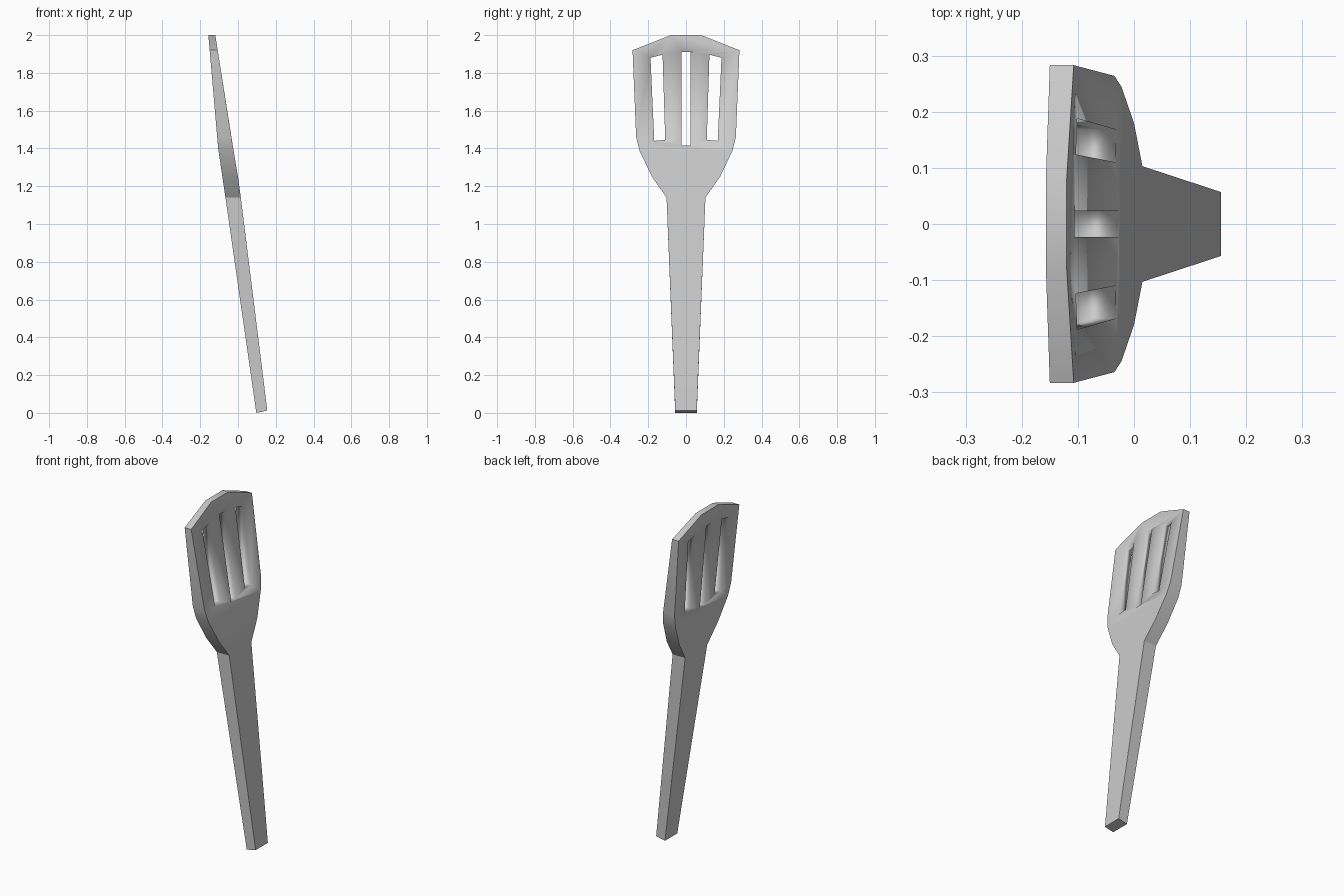
import bpy, bmesh
from math import radians

if "Cube" in bpy.data.objects:
    bpy.data.objects.remove(bpy.data.objects["Cube"])

# Depth profiles (z, x) of the two broad faces
FRONT = [(0.012, 0.155), (1.14, 0.015), (1.25, 0.0), (1.46, -0.035), (2.0, -0.12)]
BACK = [(0.0, 0.097), (1.13, -0.065), (1.4, -0.105), (2.0, -0.157)]


def lerp(profile, z):
    z = max(z, profile[0][0])
    for (z0, x0), (z1, x1) in zip(profile, profile[1:]):
        if z <= z1:
            return x0 + (x1 - x0) * (z - z0) / (z1 - z0)
    return profile[-1][1]


def mirrored(half):
    """Row of (y, z) listed from the outside in, mirrored across y = 0."""
    return [(-y, z) for y, z in half] + [(y, z) for y, z in reversed(half)]


# Outline rows: handle, flared neck, slot bottoms, slot tops, tip
rows = [mirrored(r) for r in (
    [(0.057, 0.0)],
    [(0.103, 1.14)],
    [(0.18, 1.25)],
    [(0.245, 1.385)],
    [(0.264, 1.46), (0.168, 1.44), (0.11, 1.446), (0.023, 1.415)],
    [(0.283, 1.92), (0.188, 1.88), (0.124, 1.896), (0.023, 1.91)],
    [(0.08, 2.0)],
)]

bm = bmesh.new()


def make_side(profile, base_z):
    return [[bm.verts.new((lerp(profile, z), y, max(z, base_z))) for y, z in r]
            for r in rows]


def make_faces(v):
    # solid areas span whole rows, bars span alternate gaps of the slot rows
    for i in (0, 1, 2, 3, 5):
        bm.faces.new(v[i] + v[i + 1][::-1])
    for k in (0, 2, 4, 6):
        bm.faces.new((v[4][k], v[4][k + 1], v[5][k + 1], v[5][k]))


front = make_side(FRONT, 0.012)
back = make_side(BACK, 0.0)
make_faces(front)
twin = {a: b for fr, br in zip(front, back) for a, b in zip(fr, br)}
rim = [e for e in bm.edges if len(e.link_faces) == 1]
make_faces(back)

# Rim and slot walls
for e in rim:
    a, b = e.verts
    bm.faces.new((a, b, twin[b], twin[a]))
bmesh.ops.recalc_face_normals(bm, faces=bm.faces[:])

# Crisp outline, softly shaded slot bars
for f in bm.faces:
    f.smooth = True
for e in bm.edges:
    in_slot = all(abs(v.co.y) < 0.2 and 1.41 < v.co.z < 1.915 for v in e.verts)
    e.smooth = in_slot or e.calc_face_angle(0) < radians(25)

mesh = bpy.data.meshes.new("slotted_spatula")
bm.to_mesh(mesh)
bm.free()
obj = bpy.data.objects.new("slotted_spatula", mesh)
bpy.context.collection.objects.link(obj)
